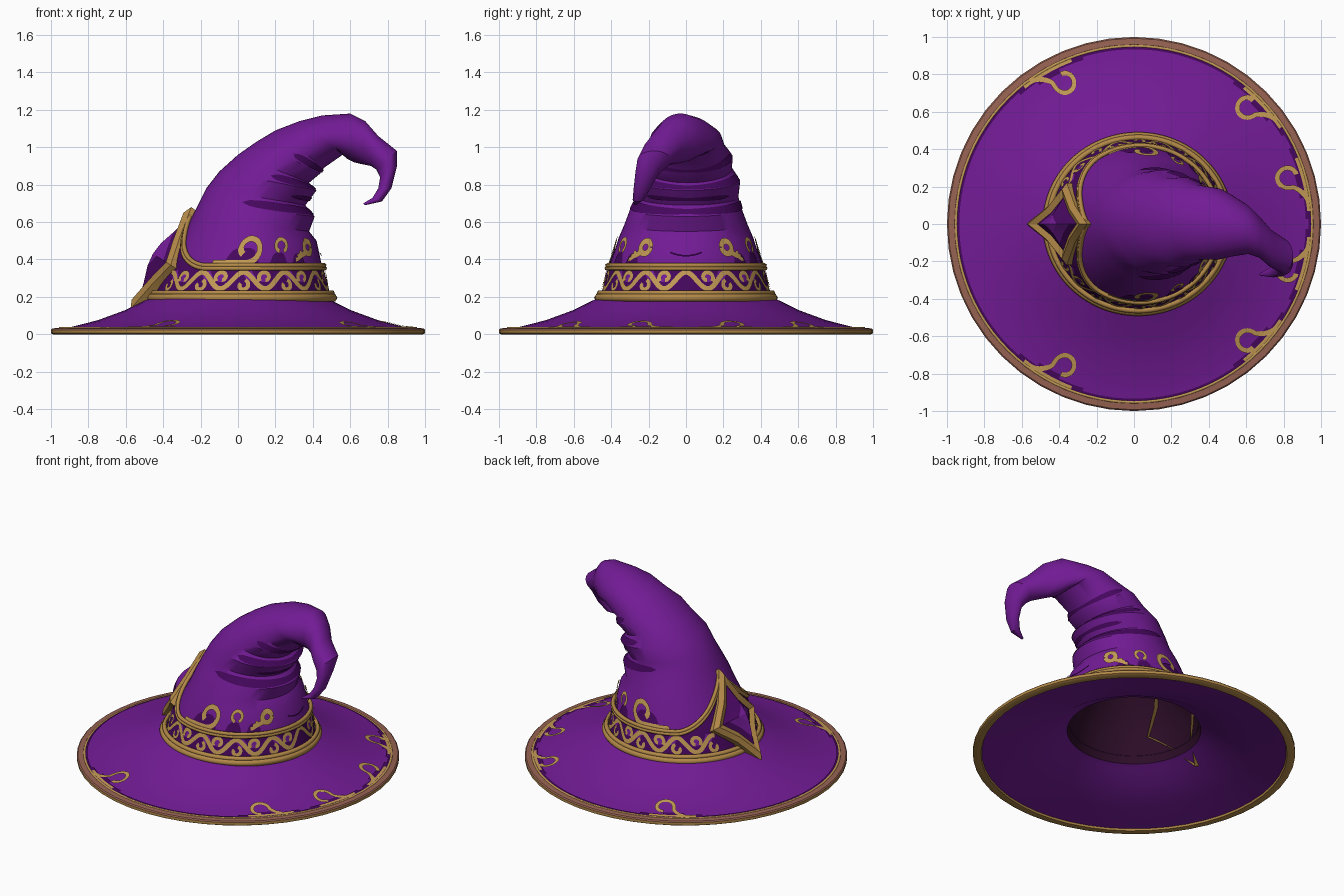
import bpy, bmesh
from math import sin, cos, pi, radians, sqrt
from mathutils import Vector

cube = bpy.data.objects.get("Cube")
if cube:
    bpy.data.objects.remove(cube)


def material(name, *rgb):
    m = bpy.data.materials.new(name)
    m.use_nodes = True
    m.diffuse_color = (*rgb, 1)
    m.node_tree.nodes["Principled BSDF"].inputs["Base Color"].default_value = (*rgb, 1)
    return m


PURPLE = material("purple cloth", .168, .011, .30)
DARK = material("dark purple cloth", .06, .002, .11)
GOLD = material("gold trim", .54, .32, .09)
OLD_GOLD = material("antique gold", .45, .25, .065)
BROWN = material("brown edging", .31, .125, .085)
MAROON = material("maroon lining", .026, .004, .021)


def activate(ob):
    bpy.ops.object.select_all(action='DESELECT')
    ob.select_set(True)
    bpy.context.view_layer.objects.active = ob


def build(name, verts, faces, mats, indices=None, recalc=False, smooth=35):
    me = bpy.data.meshes.new(name)
    me.from_pydata([tuple(v) for v in verts], [], faces)
    for m in mats:
        me.materials.append(m)
    if indices:
        me.polygons.foreach_set("material_index", indices)
    if recalc:
        bm = bmesh.new()
        bm.from_mesh(me)
        bmesh.ops.recalc_face_normals(bm, faces=bm.faces)
        bm.to_mesh(me)
        bm.free()
    ob = bpy.data.objects.new(name, me)
    bpy.context.collection.objects.link(ob)
    activate(ob)
    bpy.ops.object.shade_smooth_by_angle(angle=radians(smooth))


def loft(loops, closed=True):
    """Quads joining equal loops."""
    n = len(loops[0])
    verts = [p for loop in loops for p in loop]
    faces = [(k * n + i, k * n + (i + 1) % n, (k + 1) * n + (i + 1) % n, (k + 1) * n + i)
             for k in range(len(loops) - 1) for i in range(n if closed else n - 1)]
    return verts, faces


def tube(name, points, radius, mat):
    cu = bpy.data.curves.new(name, 'CURVE')
    cu.dimensions = '3D'
    cu.bevel_depth, cu.bevel_resolution = radius, 1
    sp = cu.splines.new('POLY')
    sp.points.add(len(points) - 1)
    for p, co in zip(sp.points, points):
        p.co = (*co, 1)
    sp.use_cyclic_u = True
    cu.materials.append(mat)
    ob = bpy.data.objects.new(name, cu)
    bpy.context.collection.objects.link(ob)
    activate(ob)
    bpy.ops.object.convert(target='MESH')


# Crown: each ring has an outer point, an inner point, a half width and a y shift
RINGS = [((-.46, .17), (.50, .17), .46, 0), ((-.385, .36), (.45, .36), .41, 0),
         ((-.29, .53), (.42, .50), .36, 0), ((-.25, .62), (.38, .55), .33, 0),
         ((-.21, .70), (.41, .63), .30, 0), ((-.17, .78), (.36, .69), .27, .01),
         ((-.10, .87), (.42, .77), .28, .01), ((0, .96), (.38, .81), .235, .01),
         ((.10, 1.03), (.44, .86), .24, .01), ((.20, 1.09), (.46, .89), .20, .01),
         ((.33, 1.14), (.56, .96), .19, 0), ((.45, 1.17), (.58, .94), .165, -.01),
         ((.60, 1.18), (.62, .92), .13, -.03), ((.68, 1.14), (.66, .91), .11, -.07),
         ((.75, 1.06), (.71, .90), .10, -.13), ((.85, .98), (.74, .88), .09, -.17),
         ((.85, .90), (.76, .84), .065, -.205), ((.82, .78), (.75, .78), .045, -.235),
         ((.77, .71), (.72, .73), .03, -.255), ((.68, .69), (.67, .70), .006, -.27)]
SIDES = 48


def ring_point(ring, a, grow=0.0):
    (lx, lz), (rx, rz), w, y = ring
    c = cos(a)
    h = Vector(((rx - lx) / 2, 0, (rz - lz) / 2))
    h += h.normalized() * grow
    return Vector(((lx + rx) / 2, y + (w + grow) * sin(a), (lz + rz) / 2)) + h * c


def crown_at(a, z, off=0.0):
    """Point of the lower crown at an angle and height, pushed outward."""
    out = Vector((cos(a), sin(a), 0)) * off
    for low, high in zip(RINGS[:6], RINGS[1:7]):
        p, q = ring_point(low, a), ring_point(high, a)
        if z <= q.z:
            break
    return p.lerp(q, (z - p.z) / (q.z - p.z)) + out


verts, faces = loft([[ring_point(r, 2 * pi * i / SIDES) for i in range(SIDES)] for r in RINGS])
faces.append(tuple(range(len(verts) - SIDES, len(verts))))
build("crown", verts, faces, [PURPLE])


# Dark crescents in the folds on the inside of the bend
def crescent(name, at, height, reach, rows=6):
    loops = []
    for j in range(rows + 1):
        loop = []
        for i in range(-reach, reach + 1):
            t = abs(i) / reach
            v = at + height * (.45 + .75 * t) * sqrt(1 - t * t) * (2 * j / rows - 1)
            a, k = 2 * pi * i / SIDES, int(v)
            loop.append(ring_point(RINGS[k], a, .006).lerp(ring_point(RINGS[k + 1], a, .006), v - k))
        loops.append(loop)
    build(name, *loft(loops, closed=False), [DARK])


for i, (at, height, reach) in enumerate(((4.45, .5, 14), (5.4, .2, 7), (6.45, .5, 12),
                                         (8.45, .48, 12), (10.4, .3, 8))):
    crescent("fold_%d" % (i + 1), at, height, reach)

# Brim with edging, underside and hollow lining, turned from one profile
PROFILE = [(.40, .22), (.50, .18), (.60, .13), (.75, .075), (.90, .037), (.955, .03), (.96, .034),
           (.993, .031), (1, .024), (1, .006), (.99, 0), (.95, 0), (.945, .012), (.75, .05), (.56, .095),
           (.45, .155), (.415, .17), (.37, .34), (.28, .50), (.19, .62), (.01, .65)]
N = 48
verts, faces = loft([[(r * cos(2 * pi * i / N), r * sin(2 * pi * i / N), z) for i in range(N)]
                     for r, z in PROFILE])
zone = [0] * 5 + [1] * 3 + [2] * 4 + [0] * 4 + [3] * 4
mats = [zone[f // N] for f in range(len(faces))]
build("brim", verts, [f[::-1] for f in faces], [PURPLE, BROWN, OLD_GOLD, MAROON], mats)


def brim_at(a, r, off=0.0):
    for (r0, z0), (r1, z1) in zip(PROFILE[1:5], PROFILE[2:6]):
        if r <= r1:
            break
    return Vector((r * cos(a), r * sin(a), z0 + (z1 - z0) * (r - r0) / (r1 - r0) + off))


# Gold bands; the upper one sweeps up to the clasp
def band_top(a):
    d = abs(abs(a) - pi)
    return .36 + .28 * max(0, 1 - d / 1.05) ** 1.6


angles = [-pi + 2 * pi * i / 96 for i in range(96)]
for label, z, rad in (("low", .195, .022), ("high", .22, .015)):
    tube("lower_band_" + label, [crown_at(a, z, .016) for a in angles], rad, OLD_GOLD)
for label, dz, rad in (("low", -.008, .012), ("high", .008, .013)):
    tube("upper_band_" + label, [crown_at(a, band_top(a) + dz, .012) for a in angles], rad, OLD_GOLD)
tube("brim_gold_line", [(.952 * cos(a), .952 * sin(a), .03) for a in angles], .009, GOLD)


# Dark cloth between the bands, and humps behind the scrolls above
def strip(name, low, high, fine=192, rows=5):
    span = [-pi + 2 * pi * i / fine for i in range(fine)]
    build(name, *loft([[crown_at(a, low(a) + (high(a) - low(a)) * j / rows, .005) for a in span]
                       for j in range(rows + 1)]), [DARK])


def hump_top(a):
    humps = ((1.62, .1, .24), (1.12, .075, .13), (.8, .07, .12))
    return band_top(a) + .002 + sum(h * max(0, 1 - ((abs(a) - c) / w) ** 4) for c, h, w in humps)


strip("band_cloth", lambda a: .2, band_top)
strip("scroll_backing", band_top, hump_top)

# Scrollwork ribbons laid on a surface from flat paths
R = .42


def on_crown(u, v):
    return crown_at(u / R, v, .011)


def on_brim(u, v):
    return brim_at(-u / .9, v, .008)


def curl(u, v, rad, start, sweep, end=.45, n=22):
    pts = []
    for i in range(n + 1):
        a, r = radians(start + sweep * i / n), rad * (1 - (1 - end) * i / n)
        pts.append((u + r * cos(a), v + r * sin(a)))
    return pts


def ribbons(name, paths, surface, mat):
    verts, faces = [], []
    for path, width in paths:
        base, n = len(verts), len(path)
        for i, (u, v) in enumerate(path):
            p, q = path[max(i - 1, 0)], path[min(i + 1, n - 1)]
            t = Vector((q[0] - p[0], q[1] - p[1])).normalized() * width / 2
            verts += [surface(u + t.y, v - t.x), surface(u - t.y, v + t.x)]
        faces += [(base + 2 * i, base + 2 * i + 2, base + 2 * i + 3, base + 2 * i + 1) for i in range(n - 1)]
    build(name, verts, faces, [mat])


def mirrored(paths):
    return paths + [([(-u, v) for u, v in p], w) for p, w in paths]


# Vine with curls around the band, over lighter patches of cloth
PITCH = .22
vine, patches = [], []
for s in (1, -1):
    wave = [(s * PITCH * i / 16, .288 + .044 * cos(2 * pi * i / 16)) for i in range(82)]
    vine.append((wave, .026))
    for k in range(5):
        u = PITCH * (k + .5)
        vine.append((curl(s * u, .305, .034, 90 - s * 130, s * 300), .021))
        vine.append((curl(s * (u + PITCH / 2), .262, .03, 90 + s * 20, s * 290), .02))
        patches.append(([(s * (u + .06 + .01 * i), .325 - .006 * i) for i in range(5)], .05))
        patches.append(([(s * (u - .02 + .01 * i), .3) for i in range(5)], .04))
ribbons("band_patches", patches, lambda u, v: crown_at(u / R, v, .008), PURPLE)
ribbons("band_vine", vine, on_crown, GOLD)

# Scrolls standing above the band
EYE = -.6 * R
scrolls = [([(-2.0 * R + .02 * i, .382) for i in range(9)] + curl(-1.56 * R, .457, .076, -90, 320, .5, 30), .032),
           (curl(-1.1 * R, .475, .038, -60, 320, .8), .022),
           (curl(EYE, .465, .034, 0, 360, 1), .034),
           ([(EYE - .02 - .012 * i, .437 - .004 * i) for i in range(7)], .03),
           (curl(-.86 * R, .44, .04, -90, 100, 1, 10), .022)]
ribbons("crown_scrolls", mirrored(scrolls), on_crown, GOLD)
ribbons("front_crease", [([(-.09 + .01 * i, .42 + 2.2 * (-.09 + .01 * i) ** 2) for i in range(19)], .008)],
        on_crown, DARK)

# Curls and dark patches along the brim edge
leaves, shade = [], []
for deg, r, s in ((116, .845, 1), (46, .872, -1), (17, .86, -1)):
    u = -radians(deg) * .9
    stem = [(u - s * (.16 - .012 * i), .94 - .001 * i * i) for i in range(9)]
    leaves += [(stem + curl(u, r, .062, 90 + s * 90, s * 270, .75), .026),
               ([(u + s * (-.2 + .02 * i), .937) for i in range(15)], .018)]
    shade += [([(u + s * (-.24 + .02 * i), .932) for i in range(20)], .028),
              ([(u + s * (-.13 + .01 * i), .912) for i in range(14)], .03)]
shade.append(([(-.9 * pi * i / 60, .94) for i in range(61)], .012))
ribbons("brim_shade", mirrored(shade), lambda u, v: brim_at(-u / .9, v, .005), DARK)
ribbons("brim_curls", mirrored(leaves), on_brim, GOLD)

# Clasp: a pointed diamond frame around a faceted stone
TOP, SIDE, LOW = Vector((-.25, 0, .68)), Vector((-.36, .22, .37)), Vector((-.575, 0, .135))
OTHER = Vector((SIDE.x, -SIDE.y, SIDE.z))
centre = (TOP + LOW + SIDE + OTHER) / 4
normal = Vector((-.86, 0, .52))
corners = [TOP, SIDE, LOW, OTHER]
outline = []
for p, q in zip(corners, corners[1:] + corners[:1]):
    outline += [p, ((p + q) / 2).lerp(centre, .12)]


def ring(scale, lift):
    return [centre + (p - centre) * scale + normal * lift for p in outline]


verts, faces = loft([ring(.97, -.09), ring(1, 0), ring(.85, .025), ring(.64, .01)])
build("clasp_frame", verts, faces, [OLD_GOLD], recalc=True, smooth=20)
verts, faces = loft([ring(.66, .008), ring(.48, .03), ring(.22, .065)])
verts.append(centre + normal * .08)
faces += [(16 + i, 16 + (i + 1) % 8, 24) for i in range(8)]
build("clasp_stone", verts, faces, [DARK, PURPLE], [0] * 8 + [i // 2 % 2 for i in range(8)] + [1] * 8,
      recalc=True, smooth=10)
